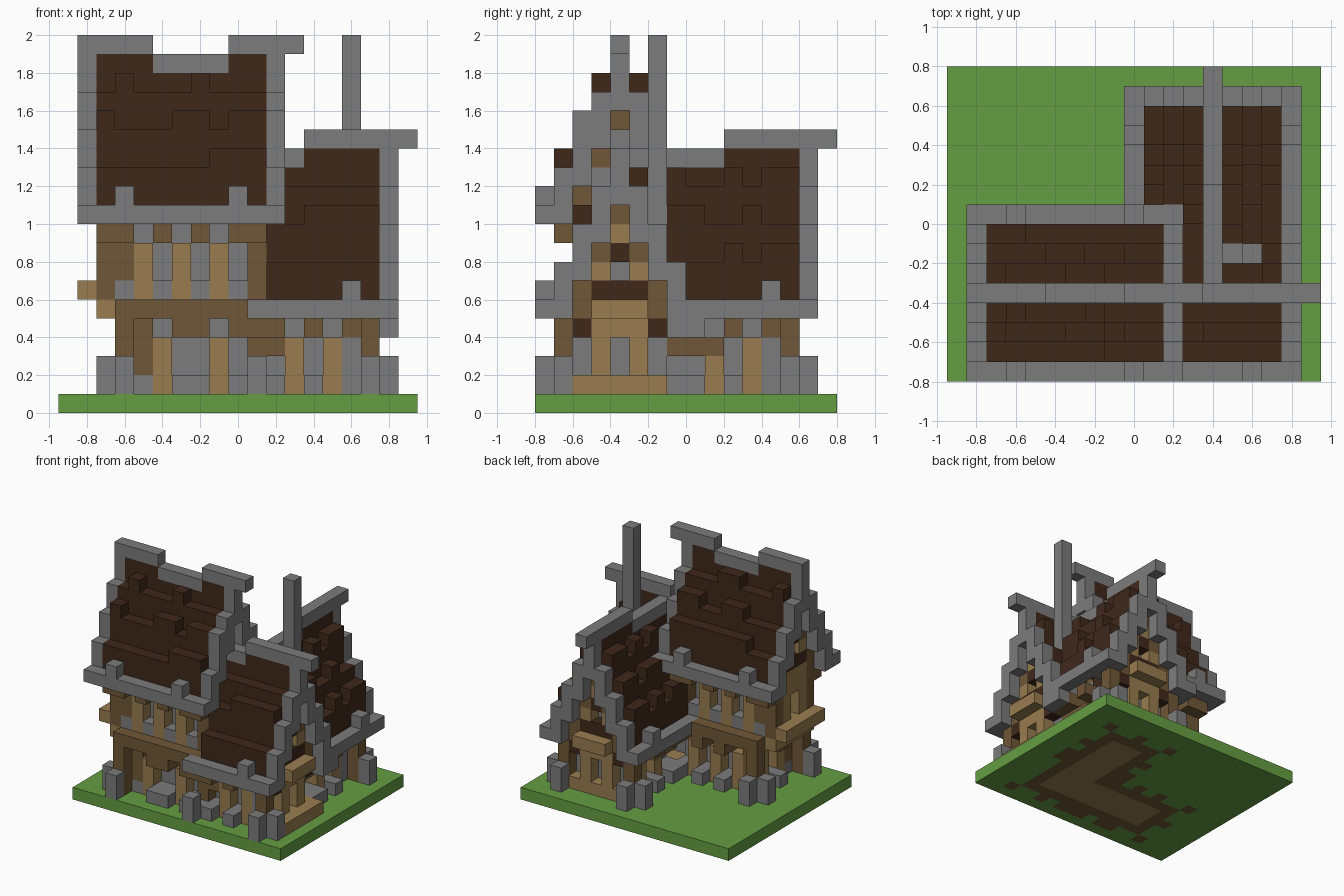
import bpy, bmesh, random
from mathutils import Vector

cube = bpy.data.objects.get("Cube")
if cube:
    bpy.data.objects.remove(cube)
random.seed(7)
S = 0.1
ORIGIN = Vector((-0.95, -0.8, 0))

COLOURS = {
    "stone": (0.2, 0.2, 0.2),
    "dark wood": (0.05, 0.021, 0.011),
    "timber": (0.16, 0.096, 0.038),
    "light wood": (0.32, 0.203, 0.08),
    "grass": (0.13, 0.34, 0.055),
}
PARTS = {
    "ground": "grass", "floor": "light wood", "foundation": "timber",
    "stone_walls": "stone", "corner_stones": "stone", "beams": "timber",
    "brackets": "timber", "wall_posts": "light wood", "corner_posts": "timber",
    "gable_boards": "light wood", "gable_timber": "timber", "gable_dark": "dark wood",
    "gable_stone": "stone", "tall_roof_tiles": "dark wood", "tall_roof_trim": "stone",
    "low_roof_tiles": "dark wood", "low_roof_trim": "stone", "chimney": "stone",
}
grid = {}          # block position -> part


def box(part, x, y, z):
    """Fill a range of blocks; each axis is one index or an inclusive pair."""
    spans = [(a, a) if isinstance(a, int) else a for a in (x, y, z)]
    (x0, x1), (y0, y1), (z0, z1) = spans
    for i in range(x0, x1 + 1):
        for j in range(y0, y1 + 1):
            for k in range(z0, z1 + 1):
                grid[i, j, k] = part


# Ground slab with the L-shaped house floor let into it
box("ground", (0, 18), (0, 15), 0)
box("foundation", (4, 15), (2, 6), 0)
box("foundation", (11, 15), (2, 12), 0)
box("floor", (5, 14), (3, 5), 0)
box("floor", (12, 14), (3, 11), 0)


# Timber walls: posts in front of recessed stone, brackets at the top
def wall(cells, dx, dy, base, posts):
    for n, (i, j) in enumerate(cells):
        box("stone_walls", i - dx, j - dy, (base, base + 3))
        box("stone_walls", i, j, base)
        if n in posts:
            box("wall_posts", i, j, (base, base + 2))
        else:
            box("brackets", i, j, base + 3)
            box("brackets", i + dx, j + dy, base + 3)
            if base == 1:
                box("foundation", i + dx, j + dy, 0)
                box("stone_walls", i + dx, j + dy, 1)


wall([(4, j) for j in range(3, 6)], -1, 0, 1, (0, 2))
wall([(12 + n, 12) for n in range(3)], 0, 1, 1, (0, 2))
wall([(15, j) for j in range(7, 12)], 1, 0, 1, (2, 4))
wall([(11, j) for j in range(7, 12)], -1, 0, 1, (2, 4))
wall([(i, 2) for i in range(5, 15)], 0, -1, 1, (0, 3, 7, 9))
wall([(i, 6) for i in range(5, 11)], 0, 1, 1, (0, 2, 4))
for i, j in ((4, 2), (4, 6), (15, 2), (11, 12), (15, 12), (10, 2)):
    box("stone_walls", i, j, 1)
    box("corner_posts", i, j, (2, 4))
box("brackets", 11, 2, 3)
for i in (11, 15):
    box("brackets", i, (7, 9), 3)
for j, dy in ((2, -1), (6, 1)):
    wall([(i, j) for i in range(3, 11)], 0, dy, 6, (1, 3, 5))
    box("beams", (3, 10), j + dy, 5)
    box("beams", (3, 10), j, 5)
    box("brackets", 2, j + dy, 9)
box("beams", 3, (1, 7), 5)

# Corner posts, each with two stones set diagonally
for i, j, dx, dy in ((3, 1, -1, -1), (16, 1, 1, -1), (16, 13, 1, 1),
                     (10, 13, -1, 1), (3, 7, -1, 1)):
    box("corner_posts", i, j, (0, 4))
    box("corner_stones", i + dx, j, (1, 2))
    box("corner_stones", i, j + dy, (1, 2))
box("corner_stones", 10, 0, (1, 2))

# Stone filling of the gables
for n in range(-3, 4):
    top = 13 - 2 * abs(n)
    if top > 5:
        box("gable_stone", 15, 4 + n, (5, top - 1))
        box("gable_stone", 13 + n, 12, (5, top - 1))
    for i in (3, 10):
        box("gable_stone", i, 4 + n, (6 if abs(n) < 2 else 10, top + 4))

# Gable front, listed from the bottom row upward
FACADE = ("TTTTT", "GTGTG", "GTGTG", "DTTTD", "BTTTB",
          "BDDDB", ".TGT.", ".BDB.", "..T..", "..B..")
KEYS = {"T": "gable_boards", "B": "gable_timber", "D": "gable_dark", "G": "gable_stone"}


def facade(base, projecting, place):
    """Lay the rows on a gable; the boards of the projecting rows stand out."""
    for row, text in enumerate(FACADE):
        for n, key in enumerate(text):
            if key == ".":
                continue
            depth = -1 if key == "G" else 0
            box(KEYS[key], *place(depth, n - 2), base + row)
            if row in projecting and key == "T":
                box(KEYS[key], *place(1, n - 2), base + row)


facade(1, (0, 4), lambda d, s: (16 + d, 4 + s))
facade(1, (4,), lambda d, s: (13 + s, 13 + d))
facade(6, (0,), lambda d, s: (2 - d, 4 + s))
box("gable_boards", 2, (2, 6), 5)

# Upper corner posts of the tall house
for j in (2, 6):
    for i in (2, 3, 10):
        box("corner_posts", i, j, (6, 9))
    box("stone_walls", 3, j, 6)

# Timbers showing in the inner gable of the tall house
for j, k in ((3, 13), (4, 15), (2, 11), (4, 10)):
    box("gable_timber", 10, j, k)


# Stepped roofs, with loose tiles raised at random
def roof_column(name, i, j, top, eave, trim, loose):
    if trim:
        box(name + "_trim", i, j, (max(eave, top - 3), top - 1))
    else:
        box(name + "_tiles", i, j, (max(eave, top - 2), top - 1))
        if loose and random.random() < 0.45:
            box(name + "_tiles", i, j, top)


for i in range(9, 18):
    for j in range(15):
        tops = []
        if i >= 11 and j <= 8:
            tops.append(14 - 2 * abs(j - 4))
        if j >= 7 or (j >= 4 and i >= 11):
            tops.append(14 - 2 * abs(i - 13))
        if tops:
            edge = j in (0, 14) or abs(i - 13) == 4
            loose = j in (2, 5) or j > 6
            roof_column("low_roof", i, j, max(tops), 5, edge, loose and max(tops) < 14)
for i in range(1, 12):
    for j in range(9):
        roof_column("tall_roof", i, j, 19 - 2 * abs(j - 4), 10,
                    i in (1, 11) or j in (0, 8), j != 4)
box("low_roof_tiles", 16, 2, 10)
box("low_roof_tiles", 16, 5, 12)

# Ridges, sagging in the middle, and raised eave stones
box("tall_roof_trim", (1, 4), 4, 19)
box("tall_roof_trim", (9, 12), 4, 19)
box("tall_roof_trim", (5, 8), 4, 18)
box("tall_roof_trim", 11, 2, 15)
box("low_roof_trim", (13, 18), 4, 14)
box("low_roof_trim", (11, 12), 4, 13)
box("low_roof_trim", 13, (5, 9), 13)
box("low_roof_trim", 13, (10, 15), 14)
box("low_roof_trim", (10, 11), 0, 5)
box("low_roof_trim", 17, (7, 8), 4)
for i in (3, 9):
    for j in (0, 8):
        box("tall_roof_trim", i, j, 11)
for i, j in ((15, 0), (17, 12), (9, 12)):
    box("low_roof_trim", i, j, 6)

# Chimney
box("chimney", 15, 6, (9, 19))
box("chimney", 14, 6, 12)

# Materials
materials = {}
for name, rgb in COLOURS.items():
    mat = bpy.data.materials.new(name)
    mat.use_nodes = True
    mat.diffuse_color = (*rgb, 1)
    bsdf = next(n for n in mat.node_tree.nodes if n.type == "BSDF_PRINCIPLED")
    bsdf.inputs["Base Color"].default_value = (*rgb, 1)
    materials[name] = mat

# One mesh for each part, made of the block faces that are exposed
for part, colour in PARTS.items():
    bm = bmesh.new()
    for cell, owner in grid.items():
        if owner != part:
            continue
        for axis in range(3):
            for side in (0, 1):
                near = list(cell)
                near[axis] += 2 * side - 1
                if tuple(near) in grid:
                    continue
                u, v = (axis + 1) % 3, (axis + 2) % 3
                corners = []
                for a, b in ((0, 0), (1, 0), (1, 1), (0, 1)):
                    p = Vector(cell)
                    p[axis] += side
                    p[u] += a
                    p[v] += b
                    corners.append(bm.verts.new(ORIGIN + p * S))
                bm.faces.new(corners if side else corners[::-1])
    bmesh.ops.remove_doubles(bm, verts=bm.verts, dist=0.001)
    mesh = bpy.data.meshes.new(part)
    bm.to_mesh(mesh)
    bm.free()
    mesh.materials.append(materials[colour])
    bpy.context.collection.objects.link(bpy.data.objects.new(part, mesh))
